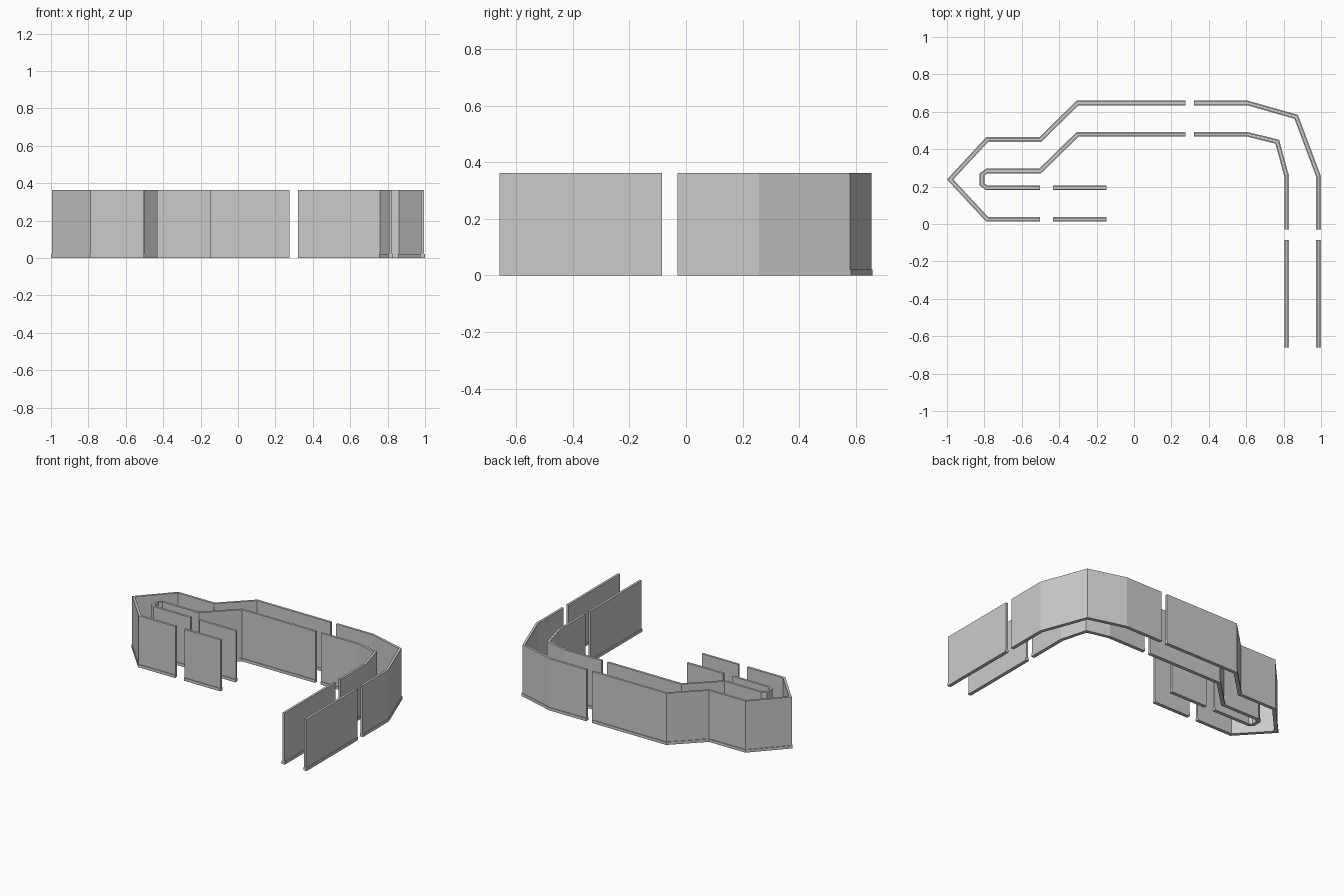
import bpy, bmesh
from mathutils import Vector

if "Cube" in bpy.data.objects:
    bpy.data.objects.remove(bpy.data.objects["Cube"])

HEIGHT, BASE_H = 0.362, 0.02
WALL_HALF, BASE_HALF = 0.008, 0.0125
# Cross-section: thin wall standing on a wider base rail
PROFILE = [(-BASE_HALF, 0), (BASE_HALF, 0), (BASE_HALF, BASE_H), (WALL_HALF, BASE_H),
           (WALL_HALF, HEIGHT), (-WALL_HALF, HEIGHT), (-WALL_HALF, BASE_H), (-BASE_HALF, BASE_H)]


def wall(name, path):
    """Sweep the profile along a plan path with mitred corners."""
    pts = [Vector(p) for p in path]
    dirs = [(b - a).normalized() for a, b in zip(pts, pts[1:])]
    bm = bmesh.new()
    rings = []
    for i, p in enumerate(pts):
        d0, d1 = dirs[max(i - 1, 0)], dirs[min(i, len(dirs) - 1)]
        n0, n1 = Vector((-d0.y, d0.x)), Vector((-d1.y, d1.x))
        m = (n0 + n1) / (1 + n0.dot(n1))
        rings.append([bm.verts.new((p.x + m.x * u, p.y + m.y * u, z)) for u, z in PROFILE])
    k = len(PROFILE)
    for a, b in zip(rings, rings[1:]):
        for j in range(k):
            bm.faces.new((a[j], a[(j + 1) % k], b[(j + 1) % k], b[j]))
    bm.faces.new(rings[0])
    bm.faces.new(rings[-1])
    bmesh.ops.recalc_face_normals(bm, faces=bm.faces[:])
    mesh = bpy.data.meshes.new(name)
    bm.to_mesh(mesh)
    bm.free()
    bpy.context.collection.objects.link(bpy.data.objects.new(name, mesh))


# Left corridor: outer loop and inner loop
wall("outer_left_wall", [(-0.502, 0.025), (-0.785, 0.025), (-0.983, 0.238), (-0.785, 0.452),
                         (-0.5, 0.452), (-0.302, 0.647), (0.275, 0.647)])
wall("inner_left_wall", [(-0.502, 0.193), (-0.787, 0.193), (-0.813, 0.212), (-0.813, 0.264),
                         (-0.787, 0.283), (-0.502, 0.283), (-0.302, 0.479), (0.275, 0.479)])

# Right corner, outer and inner
wall("outer_corner_wall", [(0.32, 0.647), (0.607, 0.647), (0.867, 0.573),
                           (0.986, 0.256), (0.986, -0.03)])
wall("inner_corner_wall", [(0.32, 0.479), (0.607, 0.479), (0.766, 0.44),
                           (0.816, 0.256), (0.816, -0.03)])

# Straight corridor ends
for i, y in enumerate((0.025, 0.193)):
    wall(f"left_end_wall_{i}", [(-0.432, y), (-0.147, y)])
for i, x in enumerate((0.816, 0.986)):
    wall(f"right_end_wall_{i}", [(x, -0.085), (x, -0.659)])
